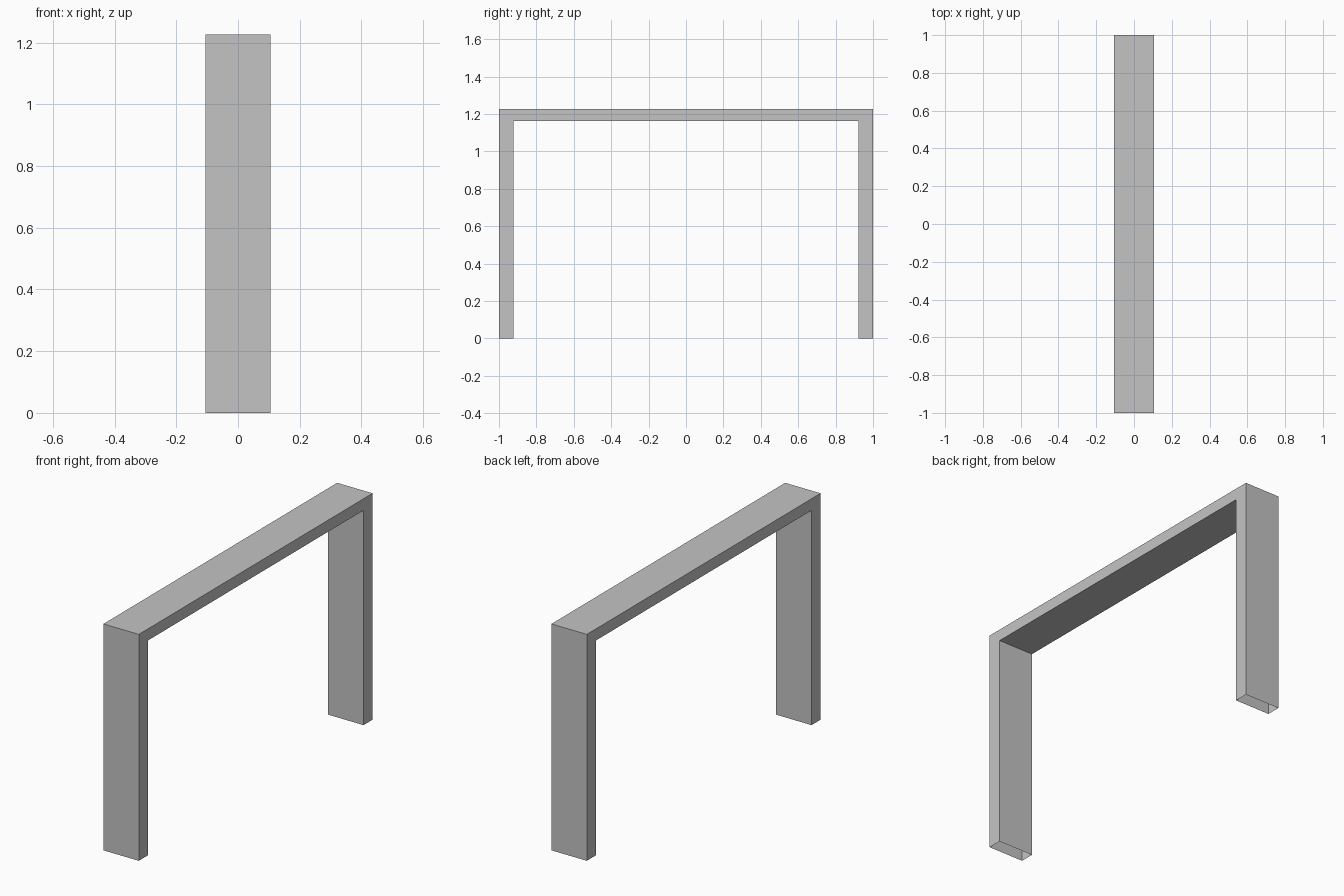
import bpy
import bmesh

cube = bpy.data.objects.get("Cube")
if cube:
    bpy.data.objects.remove(cube, do_unlink=True)

HALF_WIDTH = 0.106
HALF_LENGTH, INNER_LENGTH = 1.0, 0.923
TOP, UNDERSIDE = 1.226, 1.163

# Flat grey finish
grey = bpy.data.materials.new("plain grey")
grey.use_nodes = True
colour = (0.55, 0.55, 0.55, 1)
grey.diffuse_color = colour
grey.node_tree.nodes["Principled BSDF"].inputs["Base Color"].default_value = colour

# Arch profile in the y-z plane, running round both legs and the beam
profile = [
    (-HALF_LENGTH, 0), (-HALF_LENGTH, TOP), (HALF_LENGTH, TOP), (HALF_LENGTH, 0),
    (INNER_LENGTH, 0), (INNER_LENGTH, UNDERSIDE),
    (-INNER_LENGTH, UNDERSIDE), (-INNER_LENGTH, 0),
]

# Extrude the profile across the width
bm = bmesh.new()
side = bm.faces.new([bm.verts.new((-HALF_WIDTH, y, z)) for y, z in profile])
result = bmesh.ops.extrude_face_region(bm, geom=[side], use_keep_orig=True)
new_verts = [g for g in result["geom"] if isinstance(g, bmesh.types.BMVert)]
bmesh.ops.translate(bm, verts=new_verts, vec=(2 * HALF_WIDTH, 0, 0))
bmesh.ops.recalc_face_normals(bm, faces=bm.faces[:])

# The hollow legs are open at the floor
feet = [f for f in bm.faces if all(v.co.z < 0.001 for v in f.verts)]
bmesh.ops.delete(bm, geom=feet, context="FACES_ONLY")

mesh = bpy.data.meshes.new("arch_frame")
bm.to_mesh(mesh)
bm.free()
mesh.materials.append(grey)
bpy.context.collection.objects.link(bpy.data.objects.new("arch_frame", mesh))
